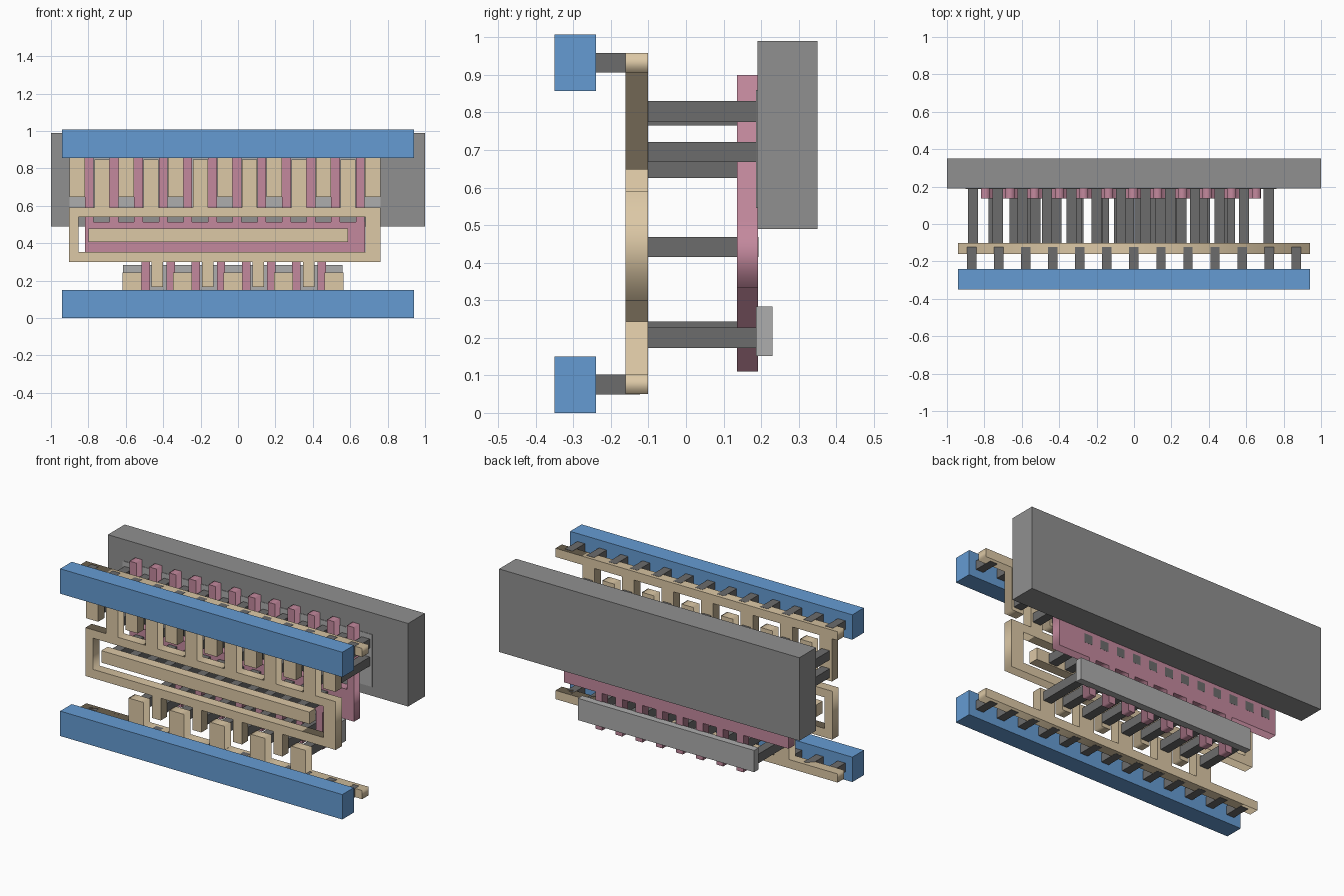
import bpy
import bmesh

if "Cube" in bpy.data.objects:
    bpy.data.objects.remove(bpy.data.objects["Cube"])


def material(name, rgb):
    m = bpy.data.materials.new(name)
    m.diffuse_color = (*rgb, 1)
    m.use_nodes = True
    m.node_tree.nodes["Principled BSDF"].inputs["Base Color"].default_value = m.diffuse_color
    return m


BLUE = material("blue", (0.13, 0.33, 0.65))
TAN = material("tan", (0.72, 0.58, 0.38))
PINK = material("pink", (0.55, 0.25, 0.34))
DARK = material("dark_grey", (0.15, 0.15, 0.15))
MID = material("mid_grey", (0.28, 0.28, 0.28))
LIGHT = material("light_grey", (0.42, 0.42, 0.42))


def boxes(name, mat, items):
    """One object from boxes given as ((x0, x1), (y0, y1), (z0, z1))."""
    bm = bmesh.new()
    for spans in items:
        verts = bmesh.ops.create_cube(bm, size=1)["verts"]
        for v in verts:
            v.co = [(a + b) / 2 + c * (b - a) for (a, b), c in zip(spans, v.co)]
    mesh = bpy.data.meshes.new(name)
    bm.to_mesh(mesh)
    bm.free()
    mesh.materials.append(mat)
    ob = bpy.data.objects.new(name, mesh)
    bpy.context.collection.objects.link(ob)


def comb(x0, x1, z0, z1, up=(), down=()):
    """Outline of a bar with teeth (left, right, tip) going up and down."""
    pts = [(x0, z0)]
    for a, b, t in down:
        pts += [(a, z0), (a, t), (b, t), (b, z0)]
    pts += [(x1, z0), (x1, z1)]
    for a, b, t in reversed(up):
        pts += [(b, z1), (b, t), (a, t), (a, z1)]
    pts.append((x0, z1))
    return [p for i, p in enumerate(pts) if abs(p[0] - pts[i - 1][0]) + abs(p[1] - pts[i - 1][1]) > 1e-4]


def plate(name, mat, y0, y1, *outlines):
    """Flat plate from x-z outlines; inner outlines become holes."""
    cu = bpy.data.curves.new(name, "CURVE")
    cu.dimensions = "2D"
    cu.fill_mode = "BOTH"
    cu.extrude = (y1 - y0) / 2
    for pts in outlines:
        s = cu.splines.new("POLY")
        s.points.add(len(pts) - 1)
        s.use_cyclic_u = True
        for p, (x, z) in zip(s.points, pts):
            p.co = (x, z, 0, 1)
    tmp = bpy.data.objects.new(name + "_curve", cu)
    bpy.context.collection.objects.link(tmp)
    dg = bpy.context.evaluated_depsgraph_get()
    mesh = bpy.data.meshes.new_from_object(tmp.evaluated_get(dg))
    bpy.data.objects.remove(tmp)
    for v in mesh.vertices:
        x, z, d = v.co
        v.co = (x, (y0 + y1) / 2 - d, z)
    mesh.name = name
    mesh.materials.clear()
    mesh.materials.append(mat)
    ob = bpy.data.objects.new(name, mesh)
    bpy.context.collection.objects.link(ob)


def teeth(centres, width, tip):
    return [(c - width / 2, c + width / 2, tip) for c in centres]


def posts(centres, y, z0, z1, w=0.054):
    return [((c - w / 2, c + w / 2), y, (z0, z1)) for c in centres]


# Column positions of the upper and lower rows
upper = [-0.86 + 0.1317 * i for i in range(13)]
upper_gates = [-0.795 + 0.1317 * i for i in range(12)]
lower = [-0.567 + 0.1351 * i for i in range(9)]
lower_gates = [-0.494 + 0.1344 * i for i in range(8)]

# Back well block and the two thin active strips
boxes("well_block", MID, [((-1, 1), (0.19, 0.35), (0.49, 0.99))])
boxes("upper_active_strip", LIGHT, [((-0.90, 0.763), (0.187, 0.23), (0.545, 0.86))])
boxes("lower_active_strip", LIGHT, [((-0.615, 0.56), (0.187, 0.23), (0.152, 0.283))])

# Gate comb
plate("gate_comb", PINK, 0.136, 0.192,
      comb(-0.819, 0.678, 0.333, 0.515,
           teeth(upper_gates, 0.047, 0.90), teeth(lower_gates, 0.045, 0.11)))

# Power rails with their connecting layer
for name, z in (("bottom_rail", 0), ("top_rail", 0.857)):
    boxes(name, BLUE, [((-0.94, 0.94), (-0.35, -0.24), (z, z + 0.15))])
    boxes(name + "_vias", DARK,
          posts([-0.868 + 0.1446 * i for i in range(13)], (-0.24, -0.122),
                z + 0.049, z + 0.102, 0.05))

plate("top_supply_comb", TAN, -0.161, -0.101,
      comb(-0.94, 0.94, 0.906, 0.958, down=teeth(upper[::2], 0.082, 0.648)))
plate("bottom_supply_comb", TAN, -0.161, -0.101,
      comb(-0.94, 0.94, 0.05, 0.102, up=teeth(lower[::2], 0.10, 0.243)))

# Output ring with teeth, and the input bar inside it
plate("output_ring", TAN, -0.161, -0.101,
      comb(-0.904, 0.763, 0.299, 0.59,
           teeth(upper[1::2], 0.08, 0.847), teeth(lower[1::2], 0.06, 0.165)),
      [(-0.852, 0.352), (0.682, 0.352), (0.682, 0.54), (-0.852, 0.54)])
boxes("input_bar", TAN, [((-0.798, 0.588), (-0.161, -0.101), (0.408, 0.48))])

# Contact posts
deep = (-0.101, 0.188)
boxes("upper_contacts", DARK,
      posts(upper[::2], deep, 0.775, 0.83) + posts(upper[::2], deep, 0.668, 0.722)
      + posts(upper[1::2], deep, 0.765, 0.82) + posts(upper[1::2], deep, 0.625, 0.678))
boxes("lower_contacts", DARK,
      posts(lower[::2], deep, 0.173, 0.228) + posts(lower[1::2], deep, 0.188, 0.243))
boxes("gate_contacts", DARK,
      posts([-0.75 + 0.1115 * i for i in range(12)], (-0.101, 0.1925), 0.415, 0.469))
